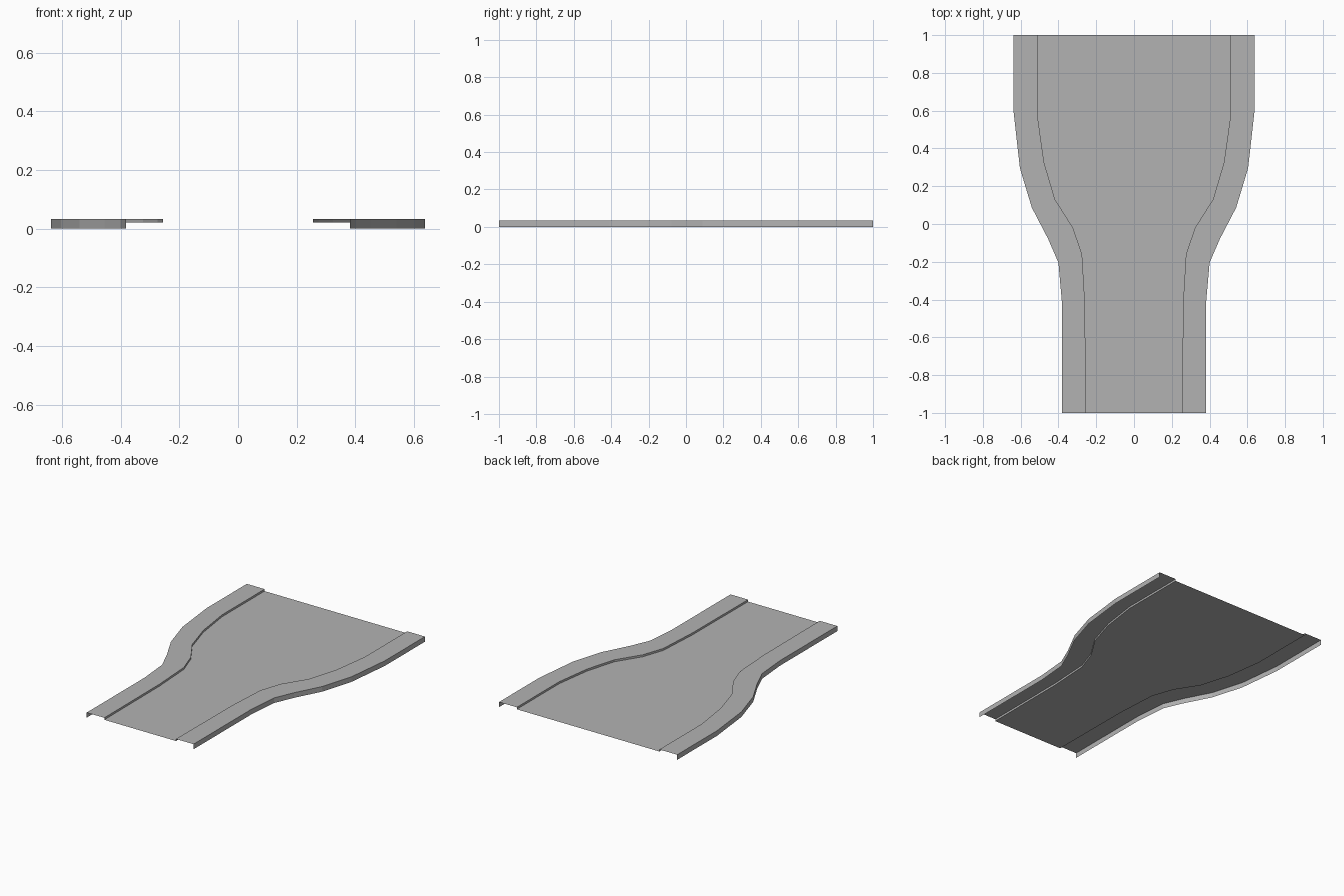
import bpy

cube = bpy.data.objects.get("Cube")
if cube:
    bpy.data.objects.remove(cube, do_unlink=True)

ROAD_Z, WALK_Z = 0.02, 0.033

# Half-width outlines (x, y), back to front
OUTER = [(0.637, 1), (0.637, 0.59), (0.604, 0.296), (0.541, 0.087),
         (0.455, -0.078), (0.4, -0.205), (0.382, -0.41), (0.382, -1)]
INNER = [(0.51, 1), (0.51, 0.567), (0.476, 0.325), (0.418, 0.13),
         (0.323, -0.02), (0.275, -0.16), (0.259, -0.43), (0.256, -1)]

grey = bpy.data.materials.new("concrete_grey")
grey.use_nodes = True
colour = (0.45, 0.45, 0.45, 1)
grey.diffuse_color = colour
grey.node_tree.nodes["Principled BSDF"].inputs["Base Color"].default_value = colour


def rail(outline, side, z):
    return [(side * x, y, z) for x, y in outline]


def strip(name, rails):
    """Sheet of quads spanning neighbouring rails, listed from -x to +x."""
    n = len(rails[0])
    verts = [p for r in rails for p in r]
    faces = []
    for k in range(len(rails) - 1):
        for i in range(n - 1):
            a, b = k * n + i, (k + 1) * n + i
            faces.append((a, a + 1, b + 1, b))
    mesh = bpy.data.meshes.new(name)
    mesh.from_pydata(verts, [], faces)
    mesh.materials.append(grey)
    obj = bpy.data.objects.new(name, mesh)
    bpy.context.collection.objects.link(obj)
    return obj


# Flat carriageway
strip("road_surface", [rail(INNER, -1, ROAD_Z), rail(INNER, 1, ROAD_Z)])

# Raised pavements: outer skirt, flat top and inner kerb, open underneath
for name, side in (("right_pavement", -1), ("left_pavement", 1)):
    rails = [rail(OUTER, side, 0), rail(OUTER, side, WALK_Z),
             rail(INNER, side, WALK_Z), rail(INNER, side, ROAD_Z)]
    strip(name, rails if side < 0 else rails[::-1])
